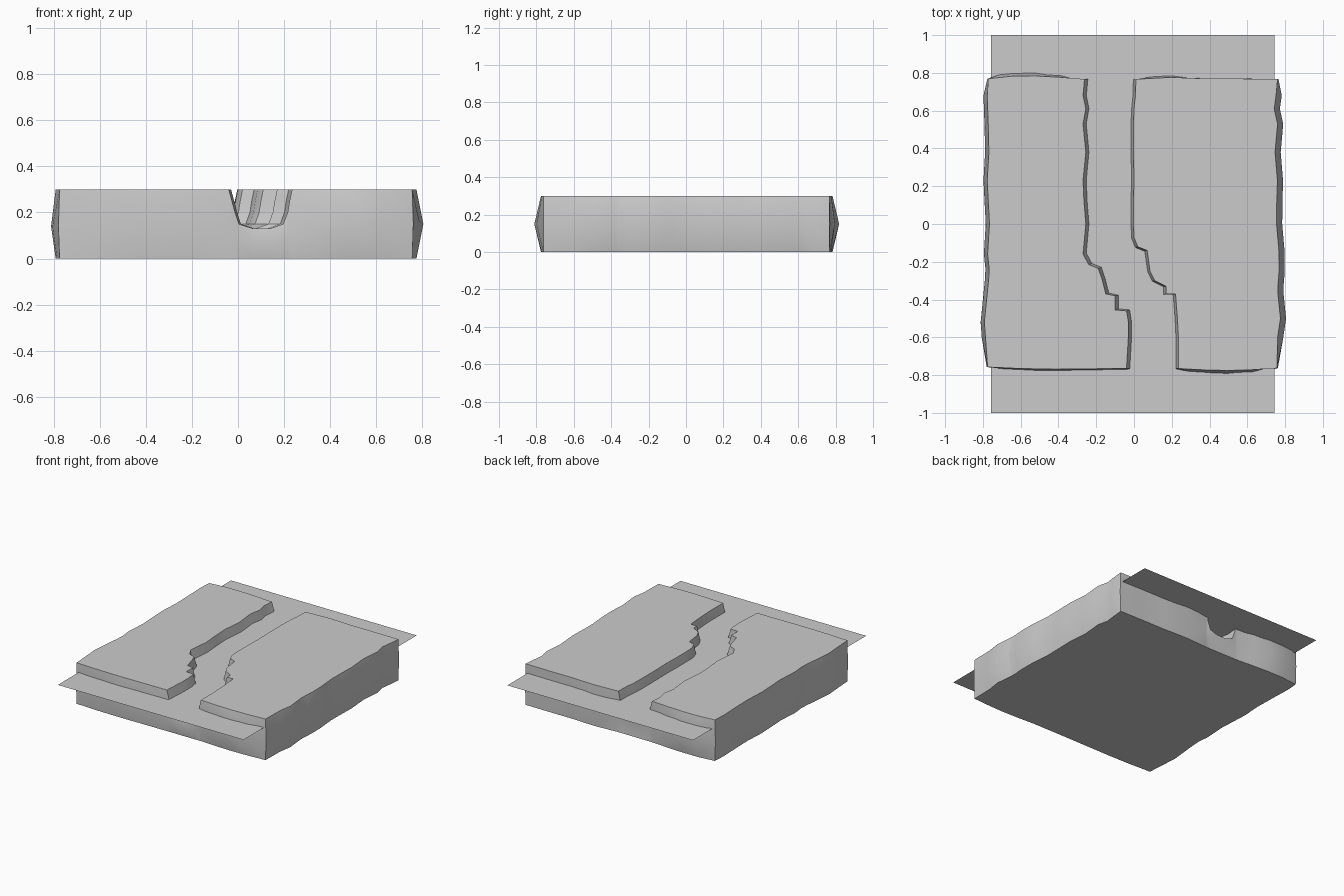
import bpy, bmesh

if "Cube" in bpy.data.objects:
    bpy.data.objects.remove(bpy.data.objects["Cube"])


def lerp_at(pts, t):
    """Piecewise linear lookup in a sorted list of (t, value)."""
    if t <= pts[0][0]:
        return pts[0][1]
    for (a, va), (b, vb) in zip(pts, pts[1:]):
        if t <= b:
            return va + (vb - va) * (t - a) / (b - a)
    return pts[-1][1]


# river banks, front to back: left x, left y, right x, right y
BANKS = [
    (-.04, -.76, .235, -.76), (-.03, -.60, .235, -.60), (-.03, -.52, .23, -.50),
    (-.04, -.46, .22, -.37), (-.10, -.455, .17, -.37), (-.10, -.38, .17, -.33),
    (-.15, -.37, .11, -.30), (-.17, -.29, .085, -.25), (-.19, -.235, .07, -.14),
    (-.24, -.215, .02, -.12), (-.27, -.16, .0, -.07), (-.255, 0, -.003, .0),
    (-.265, .12, -.003, .12), (-.27, .23, -.0, .23), (-.255, .38, -.003, .38),
    (-.27, .53, -.003, .53), (-.255, .61, -.0, .61), (-.27, .68, .008, .68),
    (-.262, .765, .01, .765)]
# widest outline of the rough outer sides (y, x)
LEFT = [(-.75, -.78), (-.68, -.80), (-.52, -.812), (-.25, -.785), (-.14, -.797),
        (0, -.785), (.23, -.797), (.4, -.787), (.68, -.797), (.77, -.775)]
RIGHT = [(-.77, .76), (-.65, .78), (-.52, .807), (-.35, .79), (-.2, .802), (.03, .782),
         (.22, .79), (.4, .775), (.53, .79), (.62, .77), (.68, .782), (.765, .765)]
# widest outline of front and back ends (x, y)
FRONT = [(-.78, -.75), (-.55, -.785), (-.3, -.79), (-.16, -.775), (-.04, -.777), (.235, -.777),
         (.45, -.815), (.62, -.80), (.76, -.77)]
BACK = [(-.775, .77), (-.61, .828), (-.45, .812), (-.26, .765), (0, .76), (.22, .80),
        (.37, .772), (.5, .768), (.65, .775), (.765, .765)]
# channel section: fraction across, height
CHANNEL = [(0, .3), (.05, .25), (.10, .2), (.16, .15), (.38, .13), (.65, .13),
           (.86, .15), (.93, .2), (.96, .25), (1, .3)]
LAND = [0, .25, .5, .75]

bm = bmesh.new()
new = bm.verts.new

# upper surface: land, channel, land
top, lmid, lbot, rmid, rbot = [], [], [], [], []
last = len(BANKS) - 1
for i, (lx, ly, rx, ry) in enumerate(BANKS):
    xl, xr = lerp_at(LEFT, ly), lerp_at(RIGHT, ry)
    xlt, xrt = xl + (.02 if 0 < i < last else .005), xr - (.03 if 0 < i < last else .005)
    pts = [(xlt + (lx - xlt) * t, ly, .3) for t in LAND]
    pts += [(lx + (rx - lx) * t, ly + (ry - ly) * t, z) for t, z in CHANNEL]
    pts += [(xrt + (rx - xrt) * t, ry, .3) for t in reversed(LAND)]
    if i in (0, last):
        # the end edges wander a little
        side = FRONT if i == 0 else BACK
        base = -.76 if i == 0 else .768
        pts = [(x, base + .3 * (lerp_at(side, x) - base), z) for x, y, z in pts]
        ly, ry = pts[0][1], pts[-1][1]
    top.append([new(p) for p in pts])
    lmid.append(new((xl, ly, .14)))
    lbot.append(new((xlt, ly, 0)))
    rmid.append(new((xr, ry, .15)))
    rbot.append(new((xrt, ry, 0)))


def strip(a, b):
    for k in range(len(a) - 1):
        bm.faces.new((a[k], a[k + 1], b[k + 1], b[k]))


for a, b in zip(top, top[1:]):
    strip(a, b)

# rough outer sides
for edge, mid, bot in (([r[0] for r in top], lmid, lbot), ([r[-1] for r in top], rmid, rbot)):
    strip(edge, mid)
    strip(mid, bot)

# bulging ends
end_bottoms = []
for i, side in ((0, FRONT), (last, BACK)):
    row = top[i]
    mid, bot = [lmid[i]], [lbot[i]]
    for v in row[1:-1]:
        x = v.co.x
        mid.append(new((x, lerp_at(side, x), v.co.z * .5)))
        bot.append(new((x, v.co.y, 0)))
    mid.append(rmid[i])
    bot.append(rbot[i])
    strip(row, mid)
    strip(mid, bot)
    end_bottoms.append(bot)

# flat underside
bm.faces.new(end_bottoms[0] + rbot[1:] + end_bottoms[1][-2::-1] + lbot[-2:0:-1])

bmesh.ops.recalc_face_normals(bm, faces=bm.faces)
mesh = bpy.data.meshes.new("river_bank_block")
bm.to_mesh(mesh)
bm.free()
block = bpy.data.objects.new("river_bank_block", mesh)
bpy.context.collection.objects.link(block)
bpy.context.view_layer.objects.active = block
block.select_set(True)
bpy.ops.object.shade_smooth_by_angle(angle=.5)

# water sheet running past both ends
water_mesh = bpy.data.meshes.new("water_surface")
water_mesh.from_pydata([(-.757, -1, .235), (.745, -1, .235), (.745, 1, .235), (-.757, 1, .235)],
                       [], [(0, 1, 2, 3)])
water = bpy.data.objects.new("water_surface", water_mesh)
bpy.context.collection.objects.link(water)
